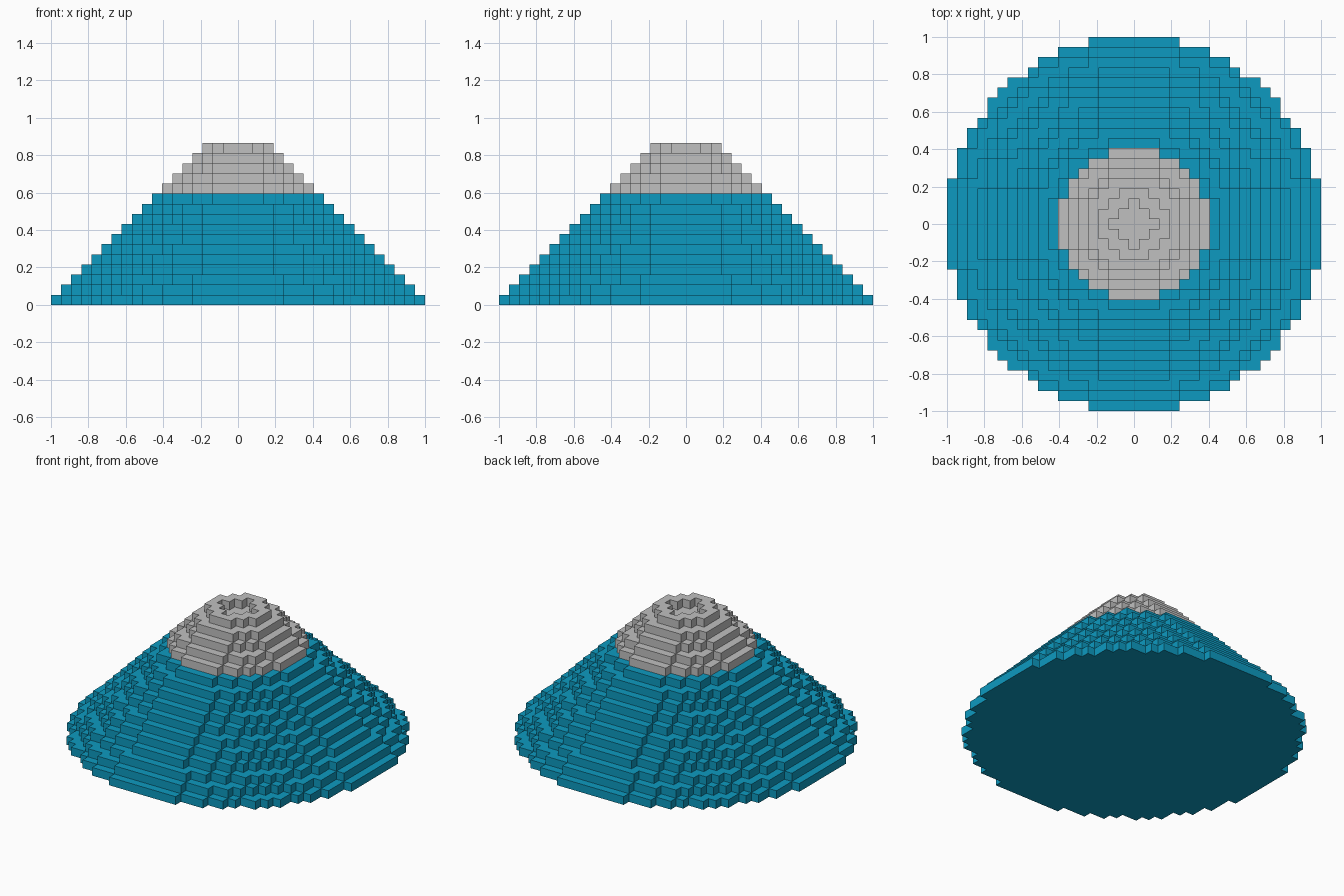
import bpy, bmesh

cube = bpy.data.objects.get("Cube")
if cube:
    bpy.data.objects.remove(cube, do_unlink=True)

V = 2 / 37          # block size
LAYERS = 16         # number of steps
CAP_START = 11      # first grey step
BASE_RADIUS = 18    # radius of the lowest step, in blocks


def material(name, rgb):
    m = bpy.data.materials.new(name)
    m.use_nodes = True
    m.diffuse_color = (*rgb, 1)
    m.node_tree.nodes["Principled BSDF"].inputs["Base Color"].default_value = (*rgb, 1)
    return m


def layer_cells(k):
    """Grid cells filled in step k: a blocky disc, the top one with a crater."""
    if k >= LAYERS:
        return set()
    r = BASE_RADIUS - k
    span = range(-r, r + 1)
    cells = {(i, j) for i in span for j in span if i * i + j * j <= (r + 0.5) ** 2}
    if k == LAYERS - 1:
        cells = {(i, j) for i, j in cells if i * i + j * j > 4}
    return cells


def terraces(name, first, last, mat):
    """Build the outer skin of steps first..last-1 as one mesh."""
    bm = bmesh.new()

    def quad(points):
        bm.faces.new([bm.verts.new((x * V, y * V, z * V)) for x, y, z in points])

    for k in range(first, last):
        cells, above = layer_cells(k), layer_cells(k + 1)
        for i, j in cells:
            corners = [(i - .5, j - .5), (i + .5, j - .5), (i + .5, j + .5), (i - .5, j + .5)]
            # exposed treads and the underside
            if (i, j) not in above:
                quad([(x, y, k + 1) for x, y in corners])
            if k == 0:
                quad([(x, y, 0) for x, y in reversed(corners)])
            # risers wherever the neighbouring cell is empty
            for s, (di, dj) in enumerate([(0, -1), (1, 0), (0, 1), (-1, 0)]):
                if (i + di, j + dj) not in cells:
                    a, b = corners[s], corners[(s + 1) % 4]
                    quad([(*a, k), (*b, k), (*b, k + 1), (*a, k + 1)])
    bmesh.ops.remove_doubles(bm, verts=bm.verts, dist=V * 0.01)
    mesh = bpy.data.meshes.new(name)
    bm.to_mesh(mesh)
    bm.free()
    mesh.materials.append(mat)
    bpy.context.collection.objects.link(bpy.data.objects.new(name, mesh))


# blue slopes and the grey summit with its shallow crater
terraces("mountain_slopes", 0, CAP_START, material("blue", (0.004, 0.323, 0.527)))
terraces("mountain_summit", CAP_START, LAYERS, material("light grey", (0.527, 0.527, 0.527)))
